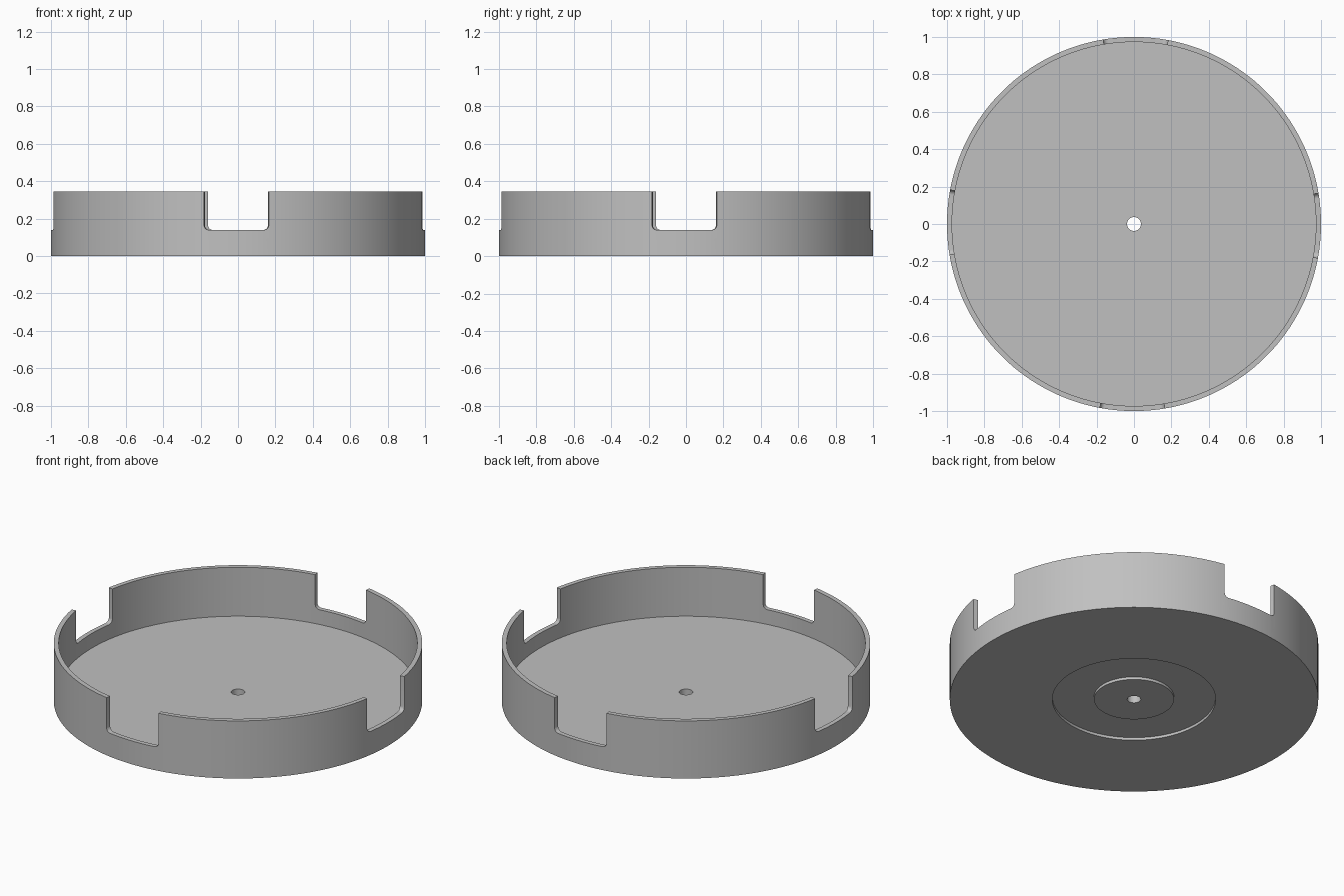
import bpy, bmesh, math

if "Cube" in bpy.data.objects:
    bpy.data.objects.remove(bpy.data.objects["Cube"])

SEG = 180
grey = bpy.data.materials.new("plain grey")
grey.diffuse_color = (0.53, 0.53, 0.53, 1)
grey.use_nodes = True
grey.node_tree.nodes["Principled BSDF"].inputs["Base Color"].default_value = grey.diffuse_color


def polar(r, angle, z):
    return (r * math.cos(angle), r * math.sin(angle), z)


def make_object(name, bm):
    bmesh.ops.recalc_face_normals(bm, faces=bm.faces)
    mesh = bpy.data.meshes.new(name)
    bm.to_mesh(mesh)
    bm.free()
    mesh.materials.append(grey)
    ob = bpy.data.objects.new(name, mesh)
    bpy.context.collection.objects.link(ob)
    return ob


# Tray: closed (radius, z) section with centre hole, rim and groove underneath
profile = [(0.037, 0), (0.217, 0), (0.217, 0.016), (0.443, 0.016), (0.443, 0),
           (1, 0), (1, 0.345), (0.973, 0.345), (0.973, 0.052), (0.037, 0.052)]
bm = bmesh.new()
rings = [[bm.verts.new(polar(r, math.tau * i / SEG, z)) for i in range(SEG)]
         for r, z in profile]
for a, b in zip(rings, rings[1:] + rings[:1]):
    for i in range(SEG):
        j = (i + 1) % SEG
        bm.faces.new((a[i], a[j], b[j], b[i]))
tray = make_object("round_tray", bm)

# Four rim notches: radial sides, rounded lower corners
HALF, LOW, HIGH, R = math.radians(10), 0.14, 0.5, 0.026
outline = [(-HALF, HIGH)]
for side in (-1, 1):
    arc = [(side * (HALF - R + R * math.cos(t)), LOW + R - R * math.sin(t))
           for t in [math.pi / 2 * k / 6 for k in range(7)]]
    outline += arc if side < 0 else arc[::-1]
outline.append((HALF, HIGH))

bm = bmesh.new()
for n in range(4):
    mid = math.radians(90 * n - 0.5)
    inner, outer = [[bm.verts.new(polar(r, mid + a, z)) for a, z in outline]
                    for r in (0.9, 1.1)]
    bm.faces.new(inner)
    bm.faces.new(outer[::-1])
    for i in range(len(outline)):
        j = (i + 1) % len(outline)
        bm.faces.new((inner[i], outer[i], outer[j], inner[j]))
cutter = make_object("notch_cutter", bm)
cutter.hide_render = True

cut = tray.modifiers.new("notches", "BOOLEAN")
cut.operation = "DIFFERENCE"
cut.solver = "EXACT"
cut.object = cutter
bpy.context.view_layer.objects.active = tray
tray.select_set(True)
cutter.select_set(False)
bpy.ops.object.modifier_apply(modifier=cut.name)
bpy.data.objects.remove(cutter)

# Smooth round walls, crisp edges
bpy.ops.object.shade_smooth_by_angle(angle=math.radians(30))
